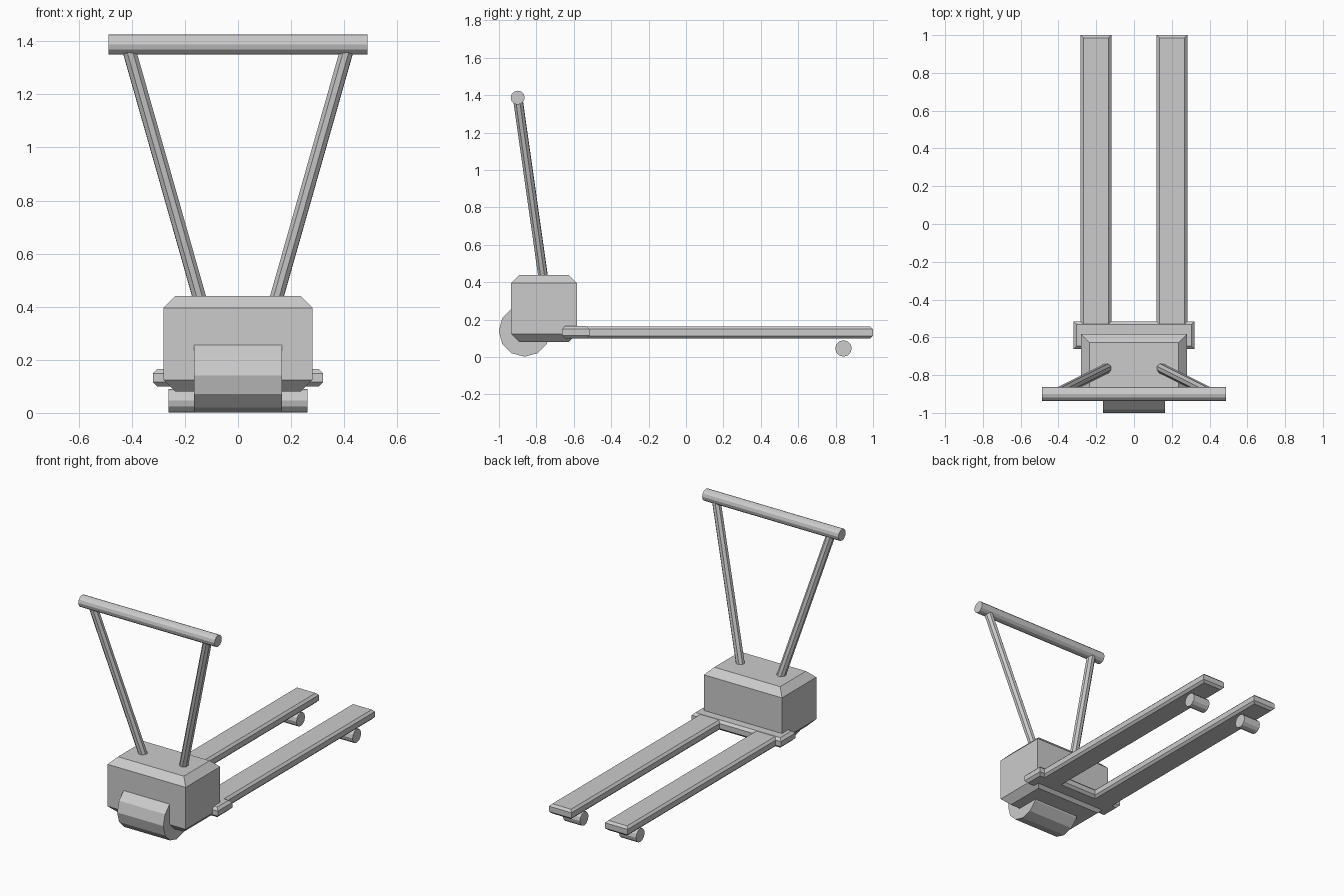
import bpy, bmesh
from mathutils import Vector

if "Cube" in bpy.data.objects:
    bpy.data.objects.remove(bpy.data.objects["Cube"])


def finish(name, bm):
    bmesh.ops.recalc_face_normals(bm, faces=bm.faces)
    mesh = bpy.data.meshes.new(name)
    bm.to_mesh(mesh)
    bm.free()
    obj = bpy.data.objects.new(name, mesh)
    bpy.context.collection.objects.link(obj)
    return obj


def slab(name, lo, hi, c):
    """Box whose top and bottom rims are chamfered by c; upright edges stay sharp."""
    bm = bmesh.new()
    rings = []
    for z, inset in ((lo[2], c), (lo[2] + c, 0), (hi[2] - c, 0), (hi[2], c)):
        x0, x1 = lo[0] + inset, hi[0] - inset
        y0, y1 = lo[1] + inset, hi[1] - inset
        rings.append([bm.verts.new((x, y, z)) for x, y in
                      ((x0, y0), (x1, y0), (x1, y1), (x0, y1))])
    for a, b in zip(rings, rings[1:]):
        for i in range(4):
            j = (i + 1) % 4
            bm.faces.new((a[i], a[j], b[j], b[i]))
    bm.faces.new(rings[0])
    bm.faces.new(rings[-1])
    return finish(name, bm)


def rod(name, start, end, radius, sides=12):
    """Flat-sided cylinder between two points."""
    start, end = Vector(start), Vector(end)
    axis = end - start
    bm = bmesh.new()
    bmesh.ops.create_cone(bm, cap_ends=True, segments=sides, radius1=radius,
                          radius2=radius, depth=axis.length)
    obj = finish(name, bm)
    rot = axis.to_track_quat('Z', 'Y').to_matrix().to_4x4()
    rot.translation = (start + end) / 2
    obj.data.transform(rot)
    return obj


# Motor housing, cross beam and drive roller
slab("motor_housing", (-0.28, -0.935, 0.08), (0.28, -0.583, 0.44), 0.044)
slab("cross_beam", (-0.32, -0.663, 0.10), (0.32, -0.515, 0.165), 0.016)
rod("drive_wheel", (-0.165, -0.863, 0.14), (0.165, -0.863, 0.14), 0.138)

# Handle bar
rod("handle_bar", (-0.488, -0.90, 1.387), (0.488, -0.90, 1.387), 0.0375)

# Forks, load wheels and handle posts on both sides
for side, s in (("left", -1), ("right", 1)):
    xs = sorted((s * 0.12, s * 0.282))
    slab(f"{side}_fork", (xs[0], -0.60, 0.10), (xs[1], 1.0, 0.163), 0.014)
    rod(f"{side}_load_wheel", (s * 0.14, 0.842, 0.046), (s * 0.262, 0.842, 0.046), 0.044)
    rod(f"{side}_handle_post", (s * 0.13, -0.757, 0.38), (s * 0.416, -0.90, 1.387), 0.027, 8)
